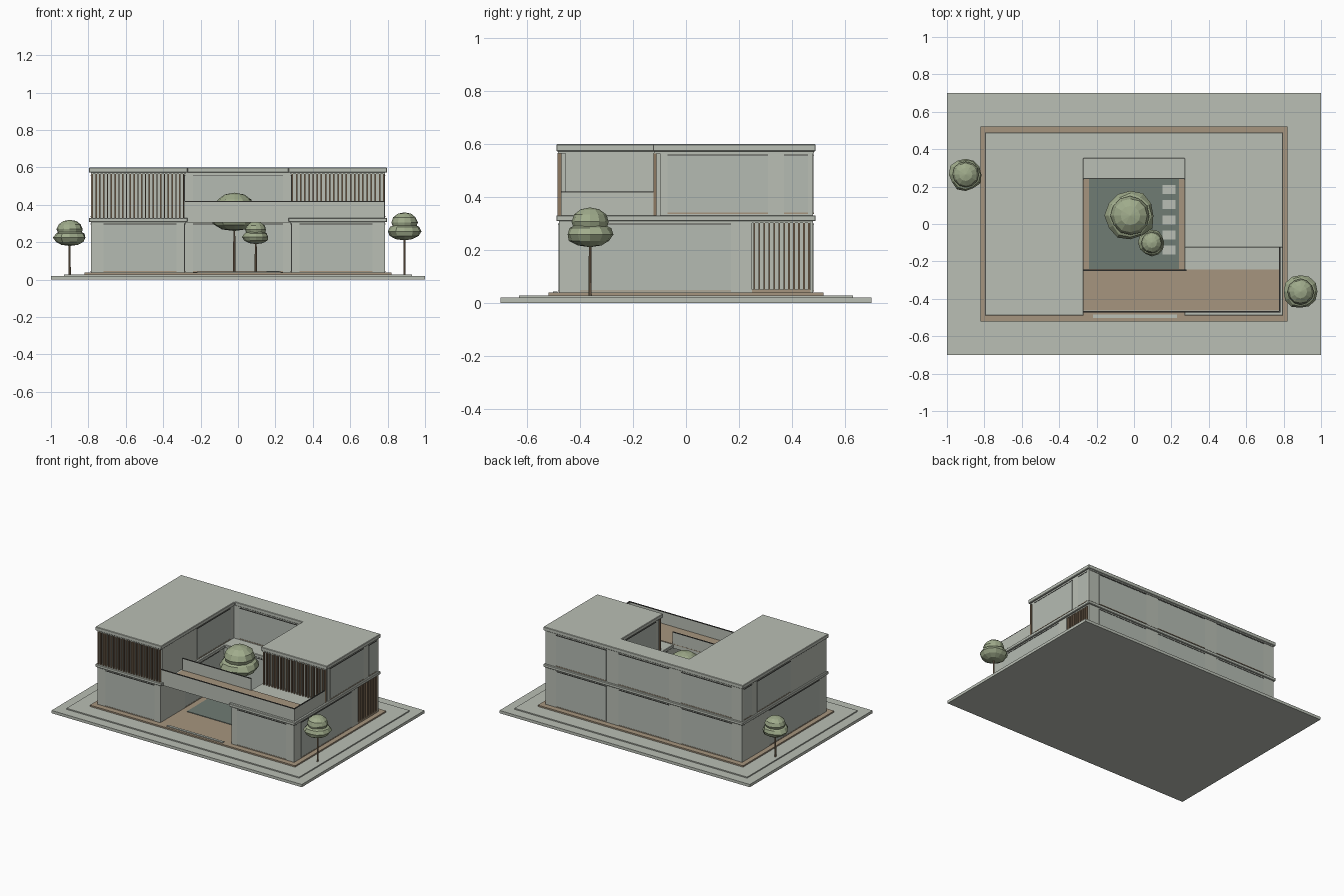
import bpy, bmesh, math, random
from mathutils import Vector

random.seed(4)
if "Cube" in bpy.data.objects:
    bpy.data.objects.remove(bpy.data.objects["Cube"], do_unlink=True)


def material(name, r, g, b):
    m = bpy.data.materials.new(name)
    m.use_nodes = True
    m.diffuse_color = (r, g, b, 1)
    m.node_tree.nodes["Principled BSDF"].inputs["Base Color"].default_value = (r, g, b, 1)
    return m


STONE = material("pale grey plaster", .49, .52, .46)
GLASS = material("grey glazing", .46, .50, .45)
DECK = material("tan decking", .38, .30, .21)
WOOD = material("brown timber", .27, .19, .12)
POND = material("dark green water", .16, .20, .175)
DARK = material("dark metal trim", .06, .06, .055)
LEAF = material("sage leaves", .35, .41, .26)


def finish(name, bm, mat):
    bmesh.ops.recalc_face_normals(bm, faces=bm.faces)
    mesh = bpy.data.meshes.new(name)
    bm.to_mesh(mesh)
    bm.free()
    mesh.materials.append(mat)
    ob = bpy.data.objects.new(name, mesh)
    bpy.context.scene.collection.objects.link(ob)
    return ob


def add_box(bm, x, y, z):
    geo = bmesh.ops.create_cube(bm, size=1)
    for v in geo["verts"]:
        v.co = Vector([(r[0] + r[1]) / 2 + c * (r[1] - r[0]) for r, c in zip((x, y, z), v.co)])


def box(name, x, y, z, mat):
    bm = bmesh.new()
    add_box(bm, x, y, z)
    return finish(name, bm, mat)


def prism(name, outline, z, mat, bevel=0):
    """Extrude a floor plan outline between two heights."""
    bm = bmesh.new()
    face = bm.faces.new([bm.verts.new((x, y, z[0])) for x, y in outline])
    geo = bmesh.ops.extrude_face_region(bm, geom=[face])["geom"]
    bmesh.ops.translate(bm, vec=(0, 0, z[1] - z[0]),
                        verts=[g for g in geo if isinstance(g, bmesh.types.BMVert)])
    ob = finish(name, bm, mat)
    if bevel:
        mod = ob.modifiers.new("edge", "BEVEL")
        mod.width = bevel
        mod.segments = 1
    return ob


def u_plan(x, y, inner, back, right_front):
    """U-shaped plan, open to the front, with its own front line on the +x wing."""
    return [(-x, -y), (-inner, -y), (-inner, back), (inner, back),
            (inner, right_front), (x, right_front), (x, y), (-x, y)]


# Stepped plinth and timber deck
box("ground_slab", (-1, 1), (-.7, .7), (0, .02), STONE)
box("plinth_step", (-.93, .93), (-.63, .63), (.02, .028), STONE)
box("base_deck", (-.82, .82), (-.52, .52), (.028, .038), DECK)
box("entry_step", (-.22, .23), (-.503, -.485), (.038, .043), STONE)

# Courtyard pond and stepping stones
box("pond", (-.24, .24), (-.24, .24), (.038, .042), POND)
for i in range(5):
    y = -.14 + i * .081
    box("stepping_stone", (.152, .222), (y - .024, y + .024), (.042, .047), STONE)

# Ground floor, with a recess for the louvres at the +x back corner
ground = u_plan(.785, .48, .285, .25, -.48)
ground[6:7] = [(.785, .25), (.76, .25), (.76, .47), (.785, .47), (.785, .48)]
prism("ground_floor_walls", ground, (.038, .303), STONE)
prism("first_floor_fascia", u_plan(.785, .48, .28, .245, -.48), (.301, .31), STONE)
prism("first_floor_slab", u_plan(.797, .49, .27, .24, -.49), (.308, .33), STONE, .003)

# Bridge and terrace
box("bridge_slab", (-.29, .285), (-.466, -.242), (.305, .331), STONE)
box("terrace_deck", (-.27, .776), (-.462, -.242), (.329, .335), DECK)


def parapet(name, x, y):
    box(name, x, y, (.33, .416), STONE)
    box(name + "_cap", x, y, (.416, .421), DARK)


parapet("front_parapet", (-.285, .782), (-.472, -.464))
parapet("side_parapet", (.774, .782), (-.464, -.122))
parapet("court_parapet", (-.27, .28), (-.25, -.243))

# Upper floor and roof
upper = [(-.785, -.455), (-.285, -.455), (-.285, .36), (.285, .36),
         (.285, -.098), (.785, -.098), (.785, .48), (-.785, .48)]
prism("upper_floor_walls", upper, (.33, .568), STONE)
prism("roof_fascia", u_plan(.785, .484, .28, .355, -.12), (.564, .574), STONE)
prism("roof_slab", u_plan(.797, .49, .27, .35, -.125), (.572, .599), STONE, .003)


def louvres(name, along, start, end, count, fixed, z, blade, depth):
    """Row of upright fins between two points of a facade."""
    bm = bmesh.new()
    for i in range(count):
        p = start + (end - start) * i / (count - 1)
        run, cross = (p - blade / 2, p + blade / 2), (fixed - depth / 2, fixed + depth / 2)
        add_box(bm, *((run, cross) if along == "x" else (cross, run)), z)
    return finish(name, bm, WOOD)


louvres("left_wing_louvres", "x", -.779, -.291, 25, -.478, (.33, .566), .007, .014)
louvres("right_wing_louvres", "x", .291, .779, 23, -.117, (.33, .566), .008, .012)
louvres("ground_louvres", "y", .258, .465, 12, .779, (.05, .301), .007, .012)
box("left_wing_end_cheek", (-.785, -.779), (-.48, -.455), (.33, .566), STONE)
box("ground_louvre_sill", (.76, .785), (.25, .47), (.038, .05), DECK)


# Glazing plates with thin head and sill trims
def window(name, along, a, b, face, z, out):
    def plate(part, run, zz, thick, mat):
        cross = tuple(sorted((face, face + out * thick)))
        box(name + part, *((run, cross) if along == "x" else (cross, run)), zz, mat)
    plate("_pane", (a, b), z, .002, GLASS)
    plate("_head", (a, b), (z[1], z[1] + .004), .004, DARK)
    plate("_sill", (a, b), (z[0] - .004, z[0]), .004, DECK)


LOW, HIGH = (.046, .295), (.34, .556)
for s in (-1, 1):
    window("front_window", "x", *sorted((s * .33, s * .72)), -.48, LOW, -1)
    window("court_side_window", "y", -.2, .2, s * .285, LOW, -s)
    window("upper_court_window", "y", -.06, .32, s * .285, HIGH, -s)
window("east_window", "y", -.4, .17, .785, LOW, 1)
window("west_window", "y", -.4, .17, -.785, LOW, -1)
for s in (-1, 1):
    window("upper_side_window", "y", -.07, .31, s * .785, HIGH, s)
    window("upper_corner_window", "y", .37, .46, s * .785, HIGH, s)
window("court_back_window", "x", -.24, .24, .25, LOW, -1)
window("upper_court_back_window", "x", -.24, .24, .36, HIGH, -1)
for x in (-.5, 0, .5):
    window("back_window", "x", x - .2, x + .2, .48, LOW, 1)
    window("upper_back_window", "x", x - .2, x + .2, .48, HIGH, 1)


# Trees: thin trunk, broad ragged lower crown, rounder top crown
def crown(name, x, y, z, radius, height, ragged):
    bm = bmesh.new()
    bmesh.ops.create_uvsphere(bm, u_segments=12, v_segments=6, radius=1)
    for v in bm.verts:
        k = 1 + random.uniform(-ragged, ragged)
        v.co = Vector((x + v.co.x * radius * k, y + v.co.y * radius * k, z + v.co.z * height / 2))
    return finish(name, bm, LEAF)


def tree(x, y, bottom, top, radius):
    h = top - bottom
    bm = bmesh.new()
    bmesh.ops.create_cone(bm, cap_ends=True, segments=8, radius1=.006, radius2=.005, depth=1)
    for v in bm.verts:
        v.co = Vector((x + v.co.x, y + v.co.y, .028 + (v.co.z + .5) * (bottom + h * .3 - .028)))
    finish("tree_trunk", bm, WOOD)
    crown("tree_lower_crown", x, y, bottom + h * .32, radius, h * .64, .07)
    crown("tree_upper_crown", x, y, bottom + h * .64, radius * .8, h * .72, .03)


tree(-.9, .265, .18, .32, .088)
tree(.89, -.362, .21, .36, .088)
tree(-.02, .045, .26, .465, .13)
tree(.095, -.1, .19, .31, .07)
